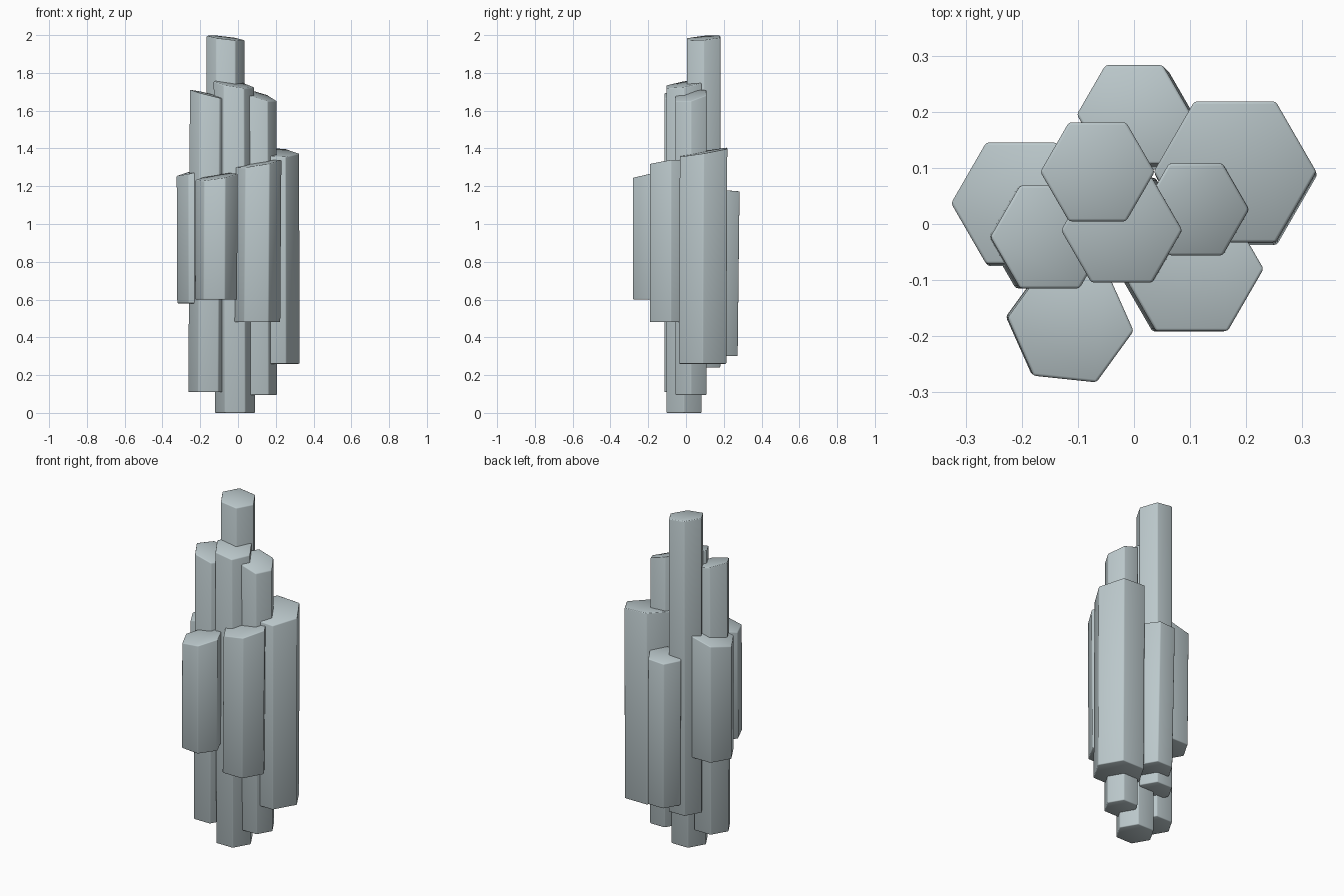
import bpy, bmesh, math

if "Cube" in bpy.data.objects:
    bpy.data.objects.remove(bpy.data.objects["Cube"])

stone = bpy.data.materials.new("pale_blue_grey_stone")
stone.diffuse_color = (0.50, 0.58, 0.60, 1)
stone.use_nodes = True
stone.node_tree.nodes["Principled BSDF"].inputs["Base Color"].default_value = stone.diffuse_color


def column(name, x, y, radius, bottom, top, slope=(0, 0), lean=(0, 0), turn=0):
    """Hexagonal column with a slanted top; lean shifts the bottom end."""
    bm = bmesh.new()
    low, high = [], []
    for i in range(6):
        a = math.radians(60 * i + turn)
        dx, dy = radius * math.cos(a), radius * math.sin(a)
        low.append(bm.verts.new((x + dx + lean[0], y + dy + lean[1], bottom)))
        high.append(bm.verts.new((x + dx, y + dy, top + dx * slope[0] + dy * slope[1])))
    bm.faces.new(low[::-1])
    bm.faces.new(high)
    for i in range(6):
        j = (i + 1) % 6
        bm.faces.new((low[i], low[j], high[j], high[i]))
    # small worn edges
    bmesh.ops.bevel(bm, geom=bm.edges[:], offset=0.005, segments=2,
                    profile=0.5, affect='EDGES')
    bmesh.ops.recalc_face_normals(bm, faces=bm.faces[:])
    for f in bm.faces:
        f.smooth = True
    mesh = bpy.data.meshes.new(name)
    bm.to_mesh(mesh)
    bm.free()
    mesh.materials.append(stone)
    bpy.context.collection.objects.link(bpy.data.objects.new(name, mesh))


# tall inner columns
column("centre_column", -0.022, -0.011, 0.108, 0.0, 1.74, (-0.15, 0.15), (0.006, 0))
column("tallest_column", -0.065, 0.093, 0.102, 0.24, 1.985, (-0.12, 0.08))
column("left_tall_column", -0.150, -0.023, 0.106, 0.11, 1.685, (-0.25, 0.05), (-0.008, 0))
column("right_tall_column", 0.110, 0.026, 0.095, 0.095, 1.68, (-0.3, 0.2), (0.004, 0))

# shorter outer columns
column("left_back_column", -0.201, 0.037, 0.125, 0.58, 1.285, (0.25, 0.05), (0.003, -0.004))
column("front_left_column", -0.113, -0.179, 0.113, 0.60, 1.25, (0.16, 0.12), (-0.003, 0.002), -6)
column("front_right_column", 0.103, -0.080, 0.128, 0.48, 1.32, (0.16, 0.1), (-0.006, -0.001))
column("right_back_column", 0.180, 0.093, 0.145, 0.26, 1.38, (-0.05, 0.17), (0.002, -0.005))
column("back_column", 0.0, 0.195, 0.102, 0.30, 1.175, (0.05, -0.05), (0.010, -0.010))
